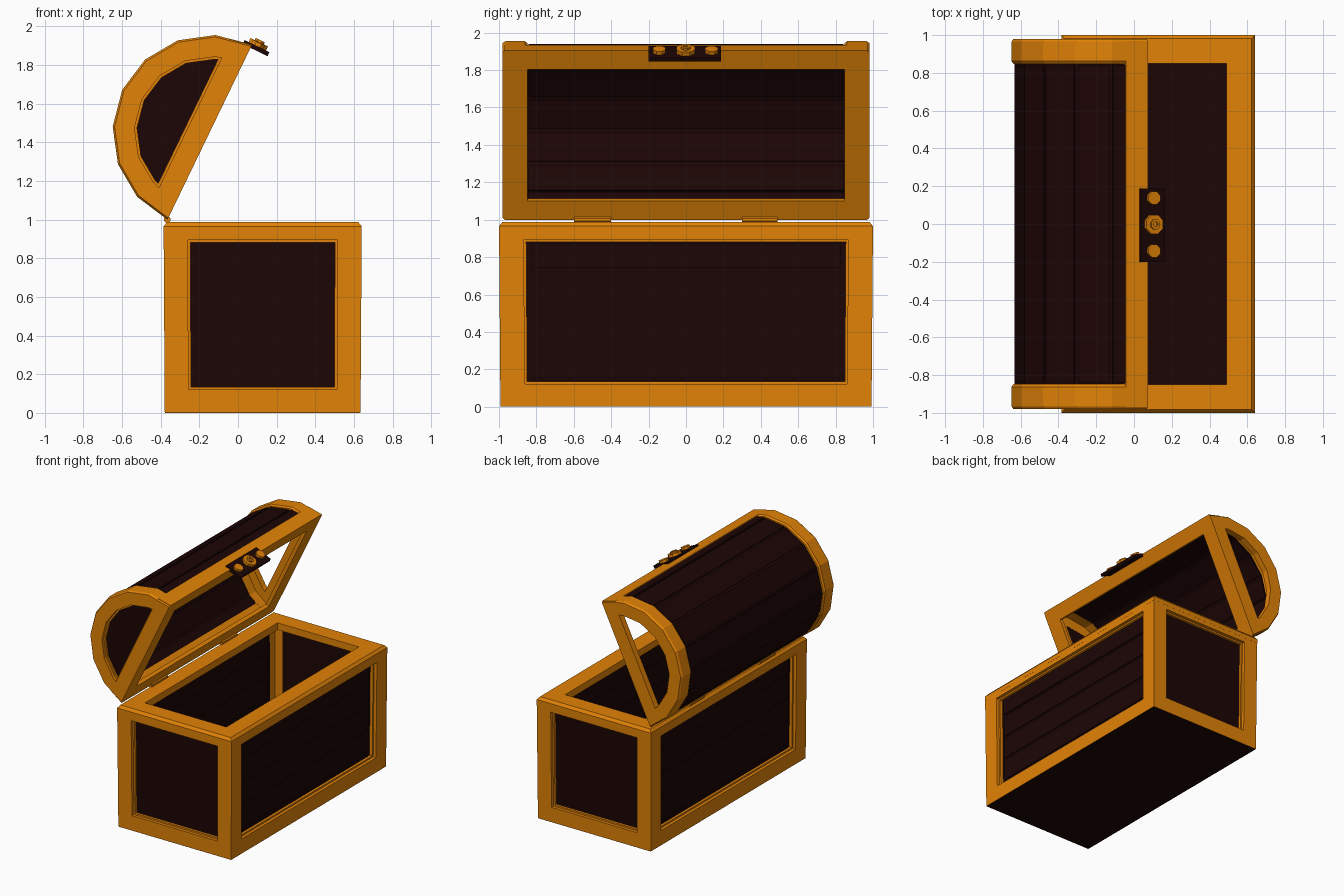
import bpy, bmesh, math, random
from mathutils import Matrix, Vector

random.seed(4)
cube = bpy.data.objects.get("Cube")
if cube:
    bpy.data.objects.remove(cube, do_unlink=True)


def material(name, rgb):
    m = bpy.data.materials.new(name)
    m.use_nodes = True
    m.diffuse_color = (*rgb, 1)
    m.node_tree.nodes["Principled BSDF"].inputs["Base Color"].default_value = (*rgb, 1)
    return m


GOLD = material("golden orange", (0.76, 0.225, 0.002))
WOOD = material("dark wood", (0.012, 0.0015, 0.0015))

# Lid space: x runs along the mouth from hinge to lock, z points to the crown
LID = Matrix.Translation((-0.146, 0, 1.452)) @ Matrix.Rotation(math.radians(-64.2), 4, 'Y')
CX = 0.1275


def place(p, axis, t):
    a, b = p
    return {'X': (t, a, b), 'Y': (a, t, b), 'Z': (a, b, t)}[axis]


def finish(bm, name, mat, matrix=None, taper=False):
    bmesh.ops.recalc_face_normals(bm, faces=bm.faces)
    if taper:
        for v in bm.verts:
            k = 1 - v.co.z
            v.co.x = CX + (v.co.x - CX) * (1 - 0.012 * k)
            v.co.y *= 1 - 0.008 * k
    me = bpy.data.meshes.new(name)
    bm.to_mesh(me)
    bm.free()
    me.materials.append(mat)
    ob = bpy.data.objects.new(name, me)
    bpy.context.collection.objects.link(ob)
    if matrix:
        ob.matrix_world = matrix
    return ob


def prism(name, pts, axis, t0, t1, mat, **kw):
    """Solid outline pushed along an axis."""
    bm = bmesh.new()
    a, b = [[bm.verts.new(place(p, axis, t)) for p in pts] for t in (t0, t1)]
    bm.faces.new(a)
    bm.faces.new(b)
    for i in range(len(pts)):
        j = (i + 1) % len(pts)
        bm.faces.new((a[i], a[j], b[j], b[i]))
    return finish(bm, name, mat, **kw)


def ring(name, outer, inner, axis, t0, t1, mat, outer_end=None, **kw):
    """Outline with a matching hole, pushed along an axis."""
    bm = bmesh.new()
    loops = [[bm.verts.new(place(p, axis, t)) for p in pts] for pts, t in
             ((outer, t0), (outer_end or outer, t1), (inner, t1), (inner, t0))]
    n = len(outer)
    for k in range(4):
        a, b = loops[k], loops[(k + 1) % 4]
        for i in range(n):
            j = (i + 1) % n
            bm.faces.new((a[i], a[j], b[j], b[i]))
    return finish(bm, name, mat, **kw)


def rect(x0, x1, y0, y1, s=0):
    return [(x0 + s, y0 + s), (x1 - s, y0 + s), (x1 - s, y1 - s), (x0 + s, y1 - s)]


def arc(r, low=0):
    """Half circle of eight sides, cut off below the height low."""
    a = math.asin(low / r)
    angles = [min(max(math.pi * k / 8, a), math.pi - a) for k in range(9)]
    return [(r * math.cos(t), r * math.sin(t)) for t in angles]


# Base: thin end and side frames with a trim and recessed panels
X0, X1, TOP = -0.385, 0.64, 0.965
END = (-0.26, 0.515, 0.122, 0.895)
SIDE = (-0.868, 0.868, 0.122, 0.893)
for s, label in ((-1, "front"), (1, "back")):
    ring(f"{label}_frame", rect(X0, X1, 0.002, TOP), rect(*END), 'Y', s, s * 0.945, GOLD, taper=True)
    ring(f"{label}_trim", rect(*END), rect(*END, 0.013), 'Y', s * 0.975, s * 0.945, GOLD, taper=True)
    prism(f"{label}_panel", rect(*END), 'Y', s * 0.955, s * 0.942, WOOD, taper=True)
for s, edge, label in ((-1, X0, "hinge_side"), (1, X1, "lock_side")):
    ring(f"{label}_frame", rect(-1, 1, 0.002, TOP), rect(*SIDE), 'X',
         edge, edge - s * 0.055, GOLD, taper=True)
    ring(f"{label}_trim", rect(*SIDE), rect(*SIDE, 0.013), 'X',
         edge - s * 0.025, edge - s * 0.055, GOLD, taper=True)
    prism(f"{label}_panel", rect(*SIDE), 'X', edge - s * 0.05, edge - s * 0.062, WOOD, taper=True)
    # Horizontal planks standing proud of the panel
    for k in range(5):
        z0, z1 = max(0.14, 0.19 * k - 0.015), min(0.875, 0.19 * k + 0.155)
        d = random.uniform(0.038, 0.044)
        prism(f"{label}_plank_{k + 1}", rect(-0.83, 0.83, z0, z1), 'X',
              edge - s * d, edge - s * 0.07, WOOD, taper=True)

# Chamfered rim and bottom board
mouth = rect(-0.24, 0.49, -0.85, 0.85)
ring("rim", rect(X0, X1, -1, 1), mouth, 'Z', 0.93, TOP, GOLD)
ring("rim_chamfer", rect(X0, X1, -1, 1), mouth, 'Z', TOP, 0.987, GOLD,
     outer_end=rect(X0, X1, -1, 1, 0.018))
prism("bottom_board", rect(X0, X1, -1, 1, 0.002), 'Z', 0, 0.004, WOOD, taper=True)

# Lid hoops: an end plate, a band wrapped over the barrel and bevelled edges
for s, label in ((-1, "front"), (1, "back")):
    ring(f"lid_{label}_end_plate", arc(0.503), arc(0.39, 0.112), 'Y', s * 0.965, s * 0.93,
         GOLD, matrix=LID)
    ring(f"lid_{label}_plate_edge", arc(0.493), arc(0.39, 0.112), 'Y', s * 0.98, s * 0.965,
         GOLD, outer_end=arc(0.503), matrix=LID)
    ring(f"lid_{label}_band", arc(0.503), arc(0.46, 0.03), 'Y', s * 0.93, s * 0.862,
         GOLD, matrix=LID)
    ring(f"lid_{label}_band_edge", arc(0.493), arc(0.46, 0.03), 'Y', s * 0.848, s * 0.862,
         GOLD, outer_end=arc(0.503), matrix=LID)
ring("lid_front_trim", arc(0.39, 0.112), arc(0.377, 0.125), 'Y', -0.955, -0.925, GOLD, matrix=LID)
prism("lid_front_panel", arc(0.39, 0.112), 'Y', -0.94, -0.926, WOOD, matrix=LID)

# Angled lid rails along the mouth
for s, label in ((-1, "hinge"), (1, "lock")):
    prism(f"lid_{label}_rail", [(s * x, z) for x, z in
          ((0.503, 0), (0.39, 0), (0.39, 0.03), (0.46, 0.03), (0.44, 0.117), (0.48, 0.117))],
          'Y', -0.97, 0.97, GOLD, matrix=LID)

# Barrel shell and one plank for each flat of the barrel
shell = arc(0.48, 0.08) + arc(0.465, 0.08)[::-1]
bm = bmesh.new()
lo, hi = [[bm.verts.new((x, y, z)) for x, z in shell] for y in (-0.865, 0.865)]
n = len(shell)
for i in range(n):
    j = (i + 1) % n
    bm.faces.new((lo[i], lo[j], hi[j], hi[i]))
finish(bm, "lid_shell", WOOD, matrix=LID)
outer, inner = arc(0.49, 0.09), arc(0.456, 0.09)
for k in range(8):
    o0, o1, i0, i1 = [Vector(p) for p in (outer[k], outer[k + 1], inner[k], inner[k + 1])]
    g = 0.06
    pts = [o0.lerp(o1, g), o0.lerp(o1, 1 - g), i0.lerp(i1, 1 - g), i0.lerp(i1, g)]
    e = random.uniform(0.835, 0.847)
    prism(f"lid_plank_{k + 1}", pts, 'Y', -e, e, WOOD, matrix=LID)


def octagon(cx, cy, r):
    return [(cx + r * math.cos(math.pi * (k + 0.5) / 4), cy + r * math.sin(math.pi * (k + 0.5) / 4))
            for k in range(8)]


# Lock plate with two studs and a central boss
prism("lock_plate", rect(-0.201, 0.187, -0.098, 0.045), 'X', 0.484, 0.507, WOOD, matrix=LID)
for y in (-0.143, 0.137):
    prism("lock_stud", octagon(y, -0.028, 0.037), 'X', 0.5, 0.527, GOLD, matrix=LID)
prism("lock_boss", octagon(-0.002, -0.028, 0.054), 'X', 0.5, 0.53, GOLD, matrix=LID)
ring("lock_boss_ring", octagon(-0.002, -0.028, 0.028), octagon(-0.002, -0.028, 0.014), 'X',
     0.53, 0.542, GOLD, matrix=LID)

# Hinge barrels
for y0, y1 in ((-0.6, -0.4), (0.3, 0.49)):
    prism("hinge", octagon(-0.366, 1.0, 0.018), 'Y', y0, y1, GOLD)
